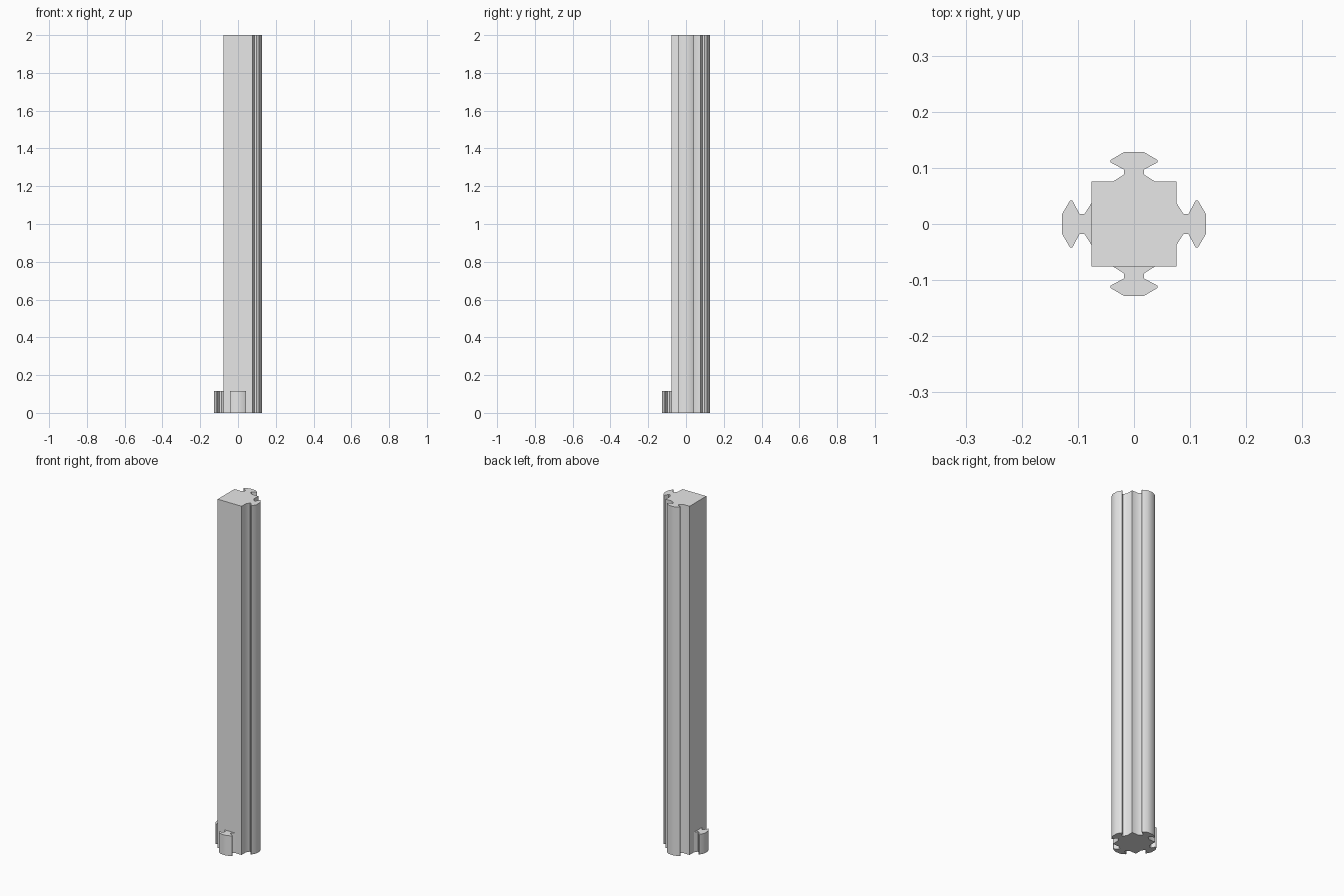
import bpy
import bmesh
import math
from mathutils import Matrix, Vector

old = bpy.data.objects.get("Cube")
if old:
    bpy.data.objects.remove(old, do_unlink=True)

HALF = 0.076      # half width of the square core
HEIGHT = 2.0
STUB = 0.115      # height of the two short keys

grey = bpy.data.materials.new("plain grey")
grey.use_nodes = True
colour = (0.8, 0.8, 0.8, 1.0)
grey.diffuse_color = colour
grey.node_tree.nodes["Principled BSDF"].inputs["Base Color"].default_value = colour

# Half of a key's outline as (half width, distance from centre), base to tip
HALF_KEY = [(0.037, HALF), (0.018, 0.088), (0.018, 0.097),
            (0.042, 0.110), (0.042, 0.114), (0.018, 0.128)]


def key_outline(angle):
    """Closed key outline, counter-clockwise, turned from +x by angle."""
    right = [Vector((d, -w)) for w, d in HALF_KEY]
    left = [Vector((d, w)) for w, d in reversed(HALF_KEY)]
    turn = Matrix.Rotation(angle, 2)
    return [turn @ p for p in right + left]


def extrude_outline(name, outline, height):
    bm = bmesh.new()
    face = bm.faces.new([bm.verts.new((p.x, p.y, 0)) for p in outline])
    result = bmesh.ops.extrude_face_region(bm, geom=[face], use_keep_orig=True)
    top = [v for v in result["geom"] if isinstance(v, bmesh.types.BMVert)]
    bmesh.ops.translate(bm, verts=top, vec=(0, 0, height))
    bmesh.ops.recalc_face_normals(bm, faces=bm.faces)
    mesh = bpy.data.meshes.new(name)
    bm.to_mesh(mesh)
    bm.free()
    mesh.materials.append(grey)
    obj = bpy.data.objects.new(name, mesh)
    bpy.context.collection.objects.link(obj)
    bpy.ops.object.select_all(action="DESELECT")
    obj.select_set(True)
    bpy.context.view_layer.objects.active = obj
    bpy.ops.object.shade_smooth_by_angle(angle=math.radians(35))
    return obj


# Square column with full-height keys on its left and back sides
corners = [Vector((x * HALF, y * HALF))
           for x, y in ((1, -1), (1, 1), (-1, 1), (-1, -1))]
column = ([corners[0]] + key_outline(0) + [corners[1]]
          + key_outline(math.pi / 2) + corners[2:])
extrude_outline("column", column, HEIGHT)

# Short keys at the foot of the right and front sides
extrude_outline("right_short_key", key_outline(math.pi), STUB)
extrude_outline("front_short_key", key_outline(-math.pi / 2), STUB)
